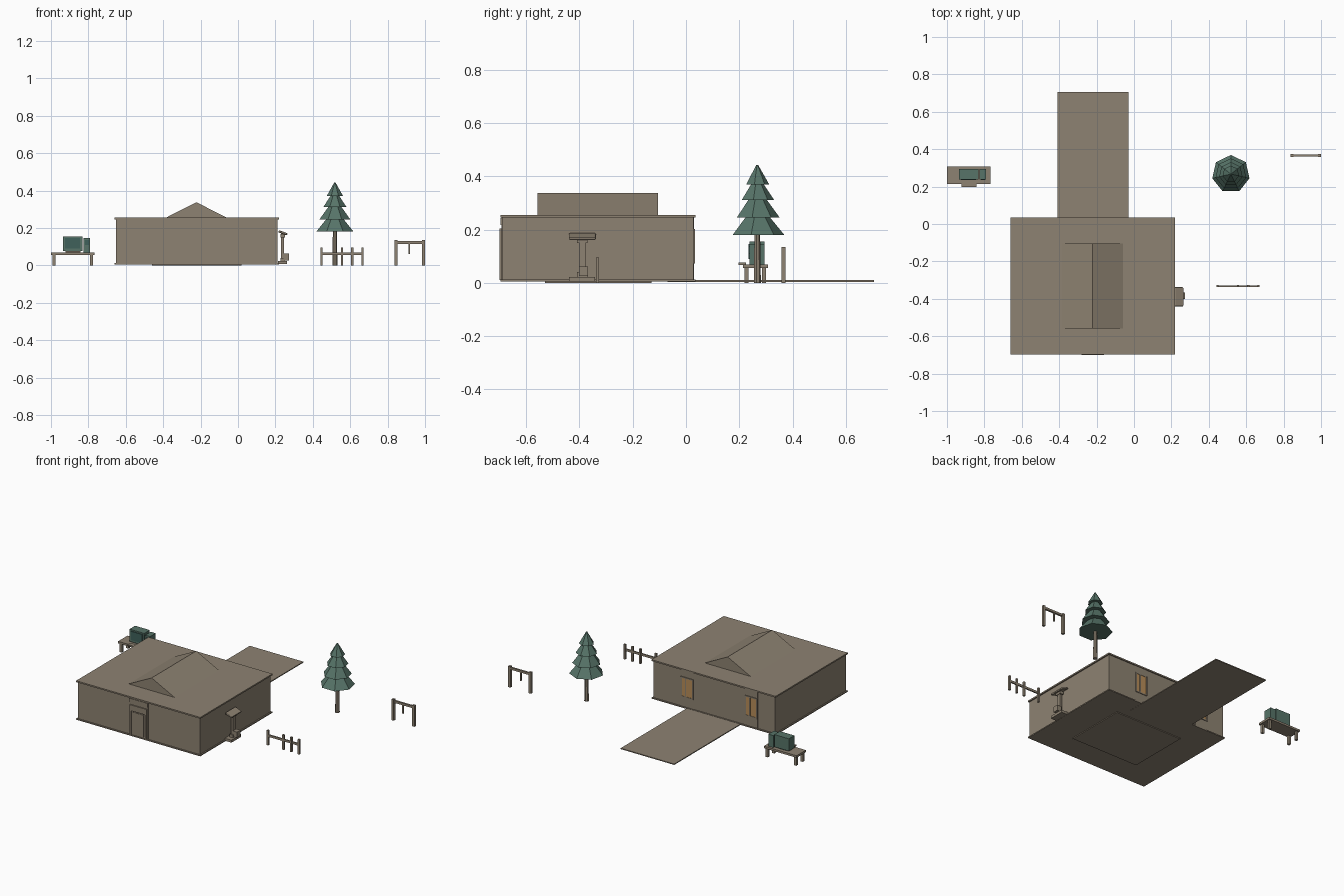
import bpy, bmesh, math
from mathutils import Matrix

cube = bpy.data.objects.get("Cube")
if cube:
    bpy.data.objects.remove(cube, do_unlink=True)


def material(name, color):
    m = bpy.data.materials.new(name)
    m.use_nodes = True
    m.diffuse_color = (*color, 1)
    node = next(n for n in m.node_tree.nodes if n.type == 'BSDF_PRINCIPLED')
    node.inputs["Base Color"].default_value = (*color, 1)
    return m


taupe = material("taupe", (.27, .225, .168))
green = material("pine green", (.095, .175, .14))
screen_green = material("screen green", (.05, .12, .105))
amber = material("amber glass", (.48, .27, .1))


def finish(name, bm, mat):
    bmesh.ops.recalc_face_normals(bm, faces=bm.faces)
    mesh = bpy.data.meshes.new(name)
    bm.to_mesh(mesh)
    bm.free()
    mesh.materials.append(mat)
    ob = bpy.data.objects.new(name, mesh)
    bpy.context.collection.objects.link(ob)
    return ob


def box(name, xs, ys, zs, mat=taupe, tilt=0):
    bm = bmesh.new()
    bmesh.ops.create_cube(bm, size=1)
    size = [r[1] - r[0] for r in (xs, ys, zs)]
    mid = [(r[1] + r[0]) / 2 for r in (xs, ys, zs)]
    bmesh.ops.scale(bm, vec=size, verts=bm.verts)
    bmesh.ops.transform(bm, matrix=Matrix.Translation(mid) @ Matrix.Rotation(tilt, 4, 'Y'), verts=bm.verts)
    return finish(name, bm, mat)


def cone(name, x, y, z, height, r1, r2, sides, mat):
    bm = bmesh.new()
    bmesh.ops.create_cone(bm, cap_ends=True, segments=sides, radius1=r1, radius2=r2, depth=height)
    # one corner points to the back
    bmesh.ops.translate(bm, vec=(x, y, z + height / 2), verts=bm.verts)
    return finish(name, bm, mat)


def post(name, x, y, half, bottom, top):
    return box(name, (x - half, x + half), (y - half, y + half), (bottom, top))


# House body, roof slab and floor
box("house_walls", (-.652, .212), (-.69, .028), (.01, .246))
box("roof_slab", (-.66, .22), (-.697, .035), (.246, .255))
box("floor_slab", (-.66, .22), (-.697, .035), (.005, .012))
box("floor_plate", (-.46, .02), (-.53, -.13), (0, .005))
box("back_path", (-.41, -.03), (-.07, .705), (.004, .01))

# Raised gable on the roof
bm = bmesh.new()
ends = []
for y in (-.558, -.105):
    ends.append(bm.faces.new([bm.verts.new((x, y, z)) for x, z in ((-.395, .25), (-.05, .25), (-.222, .337))]))
a, b = (list(f.verts) for f in ends)
for i in range(3):
    j = (i + 1) % 3
    bm.faces.new((a[i], a[j], b[j], b[i]))
finish("roof_gable", bm, taupe)

# Front door: panel, jambs, lintels and leaf
front = -.69
box("door_panel", (-.288, -.152), (front - .003, front), (.01, .246))
box("door_header", (-.285, -.155), (front - .007, front), (.218, .244))
box("door_lintel", (-.28, -.16), (front - .01, front), (.168, .205))
box("door_leaf", (-.258, -.182), (front - .006, front), (.022, .16))
for x in (-.28, -.17):
    box("door_jamb", (x, x + .01), (front - .01, front), (.01, .17))

# Back windows: panel, frame bars and two panes each
back = .028
for x in (-.03, -.485):
    box("window_panel", (x - .044, x + .044), (back, back + .002), (.012, .246))
    box("wide_pane", (x - .036, x + .006), (back, back + .004), (.08, .195), amber)
    box("narrow_pane", (x + .016, x + .036), (back, back + .004), (.08, .195), amber)
    for dx in (-.044, .006, .036):
        box("window_bar", (x + dx, x + dx + .008), (back, back + .006), (.072, .2))
    for z in (.072, .195):
        box("window_rail", (x - .044, x + .044), (back, back + .006), (z, z + .008))

# Sheltered stand beside the left wall
box("stand_base", (.215, .262), (-.44, -.342), (.006, .022))
box("stand_post", (.23, .246), (-.4, -.378), (.02, .172))
canopy = box("stand_canopy", (.215, .265), (-.44, -.338), (.168, .18), tilt=.35)
bevel = canopy.modifiers.new("rounded", 'BEVEL')
bevel.width = .005
bevel.segments = 2
box("stand_box", (.243, .274), (-.402, -.367), (.026, .062))
box("stand_collar", (.226, .25), (-.41, -.37), (.022, .04))
box("stand_bracket", (.226, .25), (-.41, -.37), (.15, .168))

# Fence with a missing post
for i in (0, 2, 3, 4):
    post("fence_post", .446 + i * .055, -.332, .006, 0, .095)
box("fence_rail", (.44, .672), (-.336, -.328), (.054, .068))

# Tiered tree
cone("tree_trunk", .518, .267, 0, .2, .014, .011, 7, taupe)
for z, height, radius in ((.18, .12, .102), (.246, .11, .084), (.311, .09, .064), (.37, .072, .045)):
    cone("tree_tier", .518, .267, z, height, radius, .004, 7, green)

# Hanging frame
for x in (.846, .992):
    post("frame_post", x, .366, .008, 0, .135)
box("frame_beam", (.838, 1), (.36, .372), (.115, .129))
box("frame_hanger", (.911, .919), (.362, .37), (.06, .118))

# Desk with monitor, tower and keyboard
box("desk_top", (-1, -.768), (.213, .308), (.056, .069))
for x in (-.985, -.784):
    for y in (.227, .293):
        post("desk_leg", x, y, .008, 0, .057)
box("monitor_foot", (-.91, -.855), (.25, .285), (.069, .08), green)
box("monitor_case", (-.936, -.832), (.238, .294), (.076, .155), green)
box("monitor_screen", (-.924, -.844), (.234, .238), (.09, .146), screen_green)
box("computer_tower", (-.825, -.79), (.238, .294), (.069, .146), green)
box("tower_panel", (-.818, -.797), (.235, .238), (.11, .136), screen_green)
box("keyboard", (-.922, -.842), (.197, .225), (.068, .076))
